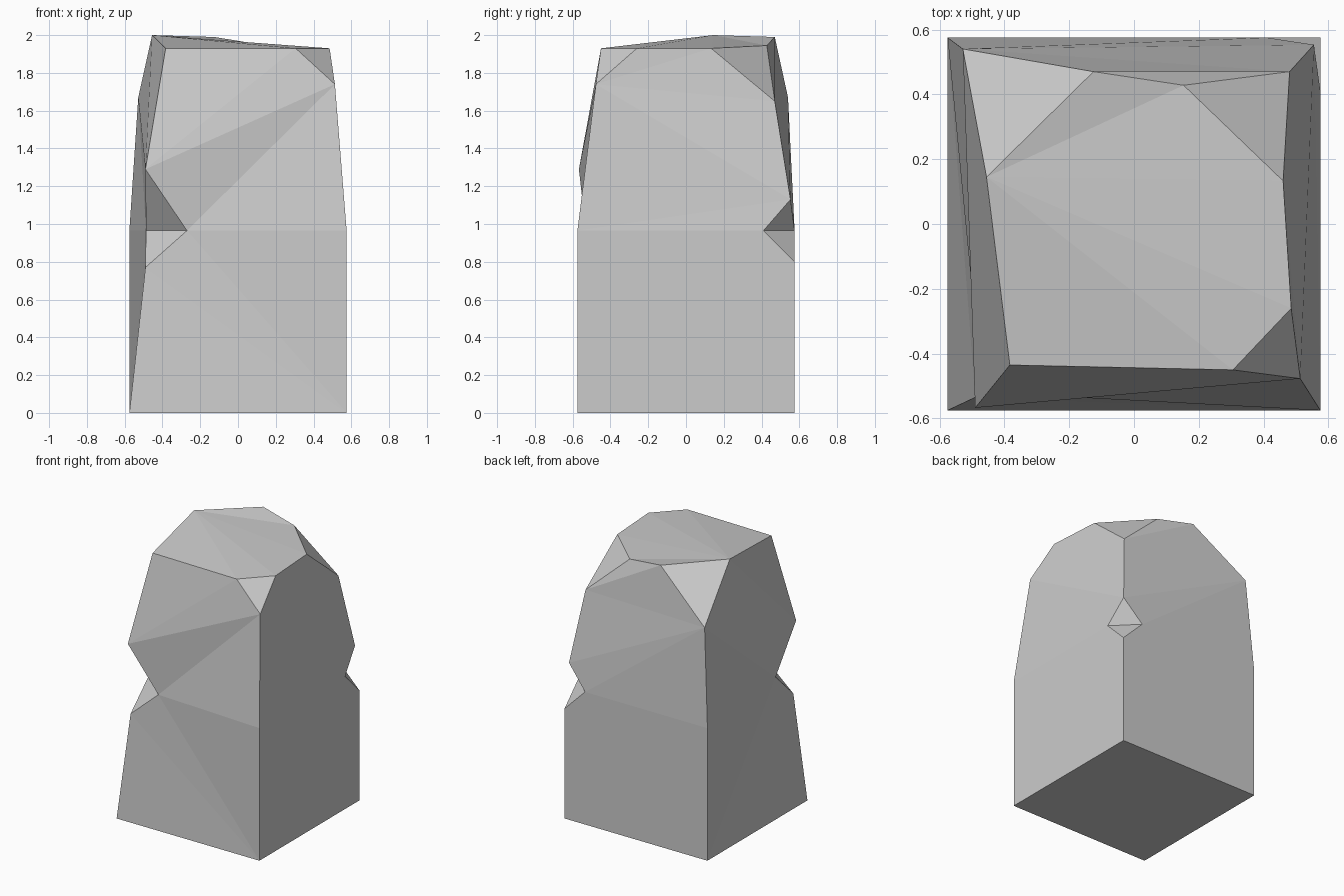
import bpy
import bmesh

cube = bpy.data.objects.get("Cube")
if cube:
    bpy.data.objects.remove(cube, do_unlink=True)

HALF = 0.575   # half width of the square base
WAIST = 0.965  # height where the sides start to lean in

stone = bpy.data.materials.new("stone grey")
stone.use_nodes = True
grey = (0.6, 0.6, 0.6, 1)
stone.diffuse_color = grey
stone.node_tree.nodes["Principled BSDF"].inputs["Base Color"].default_value = grey

bm = bmesh.new()
points = {}


def point(name, x, y, z):
    points[name] = bm.verts.new((x, y, z))


def faces(*rows):
    for row in rows:
        bm.faces.new([points[name] for name in row.split()])


# Square base corners
for end, sy in (("front", -1), ("back", 1)):
    for side, sx in (("left", 1), ("right", -1)):
        point(f"base_{end}_{side}", sx * HALF, sy * HALF, 0)

# Waist corners that are still whole
point("waist_front_left", HALF, -HALF, WAIST)
point("waist_back_right", -HALF, HALF, WAIST)

# Small notch in the back left edge
point("chip_low", HALF, HALF, 0.8)
point("chip_side", HALF, 0.41, WAIST)
point("chip_back", 0.41, HALF, WAIST)
point("chip_high", 0.555, 0.553, 1.13)

# Large notch in the front right edge
point("gash_low", -0.49, -0.535, 0.77)
point("gash_side", -0.487, -0.335, WAIST)
point("gash_front", -0.27, -0.53, WAIST)
point("gash_high", -0.49, -0.567, 1.29)

# Shoulders at the foot of the broken top corners
point("shoulder_front_left", 0.513, -0.477, 1.74)
point("shoulder_back_left", 0.48, 0.47, 1.65)
point("shoulder_back_right", -0.528, 0.54, 1.67)

# Rim of the sloping top
point("rim_front_right", -0.383, -0.435, 1.93)
point("rim_front", 0.305, -0.45, 1.93)
point("rim_left_front", 0.485, -0.26, 1.93)
point("rim_left_back", 0.46, 0.133, 1.93)
point("rim_back_left", 0.153, 0.428, 1.945)
point("rim_back_right", -0.125, 0.47, 1.99)
point("rim_right", -0.455, 0.145, 2.0)

# Underside
faces("base_front_left base_front_right base_back_right base_back_left")

# Front
faces("base_front_right base_front_left gash_low",
      "gash_low base_front_left gash_front",
      "gash_front base_front_left waist_front_left",
      "gash_front waist_front_left shoulder_front_left",
      "gash_high gash_front shoulder_front_left",
      "gash_high shoulder_front_left rim_front",
      "gash_high rim_front rim_front_right")

# Left side
faces("base_front_left base_back_left chip_low chip_side waist_front_left",
      "waist_front_left chip_side chip_high",
      "waist_front_left chip_high shoulder_front_left",
      "shoulder_front_left chip_high shoulder_back_left",
      "shoulder_front_left shoulder_back_left rim_left_back",
      "shoulder_front_left rim_left_back rim_left_front")

# Back
faces("base_back_left base_back_right waist_back_right chip_back chip_low",
      "chip_back waist_back_right shoulder_back_right",
      "chip_back shoulder_back_right chip_high",
      "chip_high shoulder_back_right shoulder_back_left",
      "shoulder_back_left shoulder_back_right rim_back_right",
      "shoulder_back_left rim_back_right rim_back_left")

# Right side
faces("base_back_right base_front_right gash_low",
      "base_back_right gash_low gash_side",
      "base_back_right gash_side waist_back_right",
      "waist_back_right gash_side shoulder_back_right",
      "shoulder_back_right gash_side gash_high",
      "shoulder_back_right gash_high rim_right",
      "rim_right gash_high rim_front_right")

# Notch walls
for notch, wall in (("chip", "back"), ("gash", "front")):
    for tip in ("low", "high"):
        faces(f"{notch}_{tip} {notch}_side {notch}_{wall}")

# Broken top corners
faces("rim_front rim_left_front shoulder_front_left",
      "rim_left_back rim_back_left shoulder_back_left",
      "rim_back_right rim_right shoulder_back_right")

# Top, fanned from its highest point
rim = ["rim_front_right", "rim_front", "rim_left_front",
       "rim_left_back", "rim_back_left", "rim_back_right"]
for a, b in zip(rim, rim[1:]):
    faces(f"rim_right {a} {b}")

bmesh.ops.recalc_face_normals(bm, faces=bm.faces[:])
mesh = bpy.data.meshes.new("chipped_stone_block")
bm.to_mesh(mesh)
bm.free()
mesh.materials.append(stone)
block = bpy.data.objects.new("chipped_stone_block", mesh)
bpy.context.scene.collection.objects.link(block)
